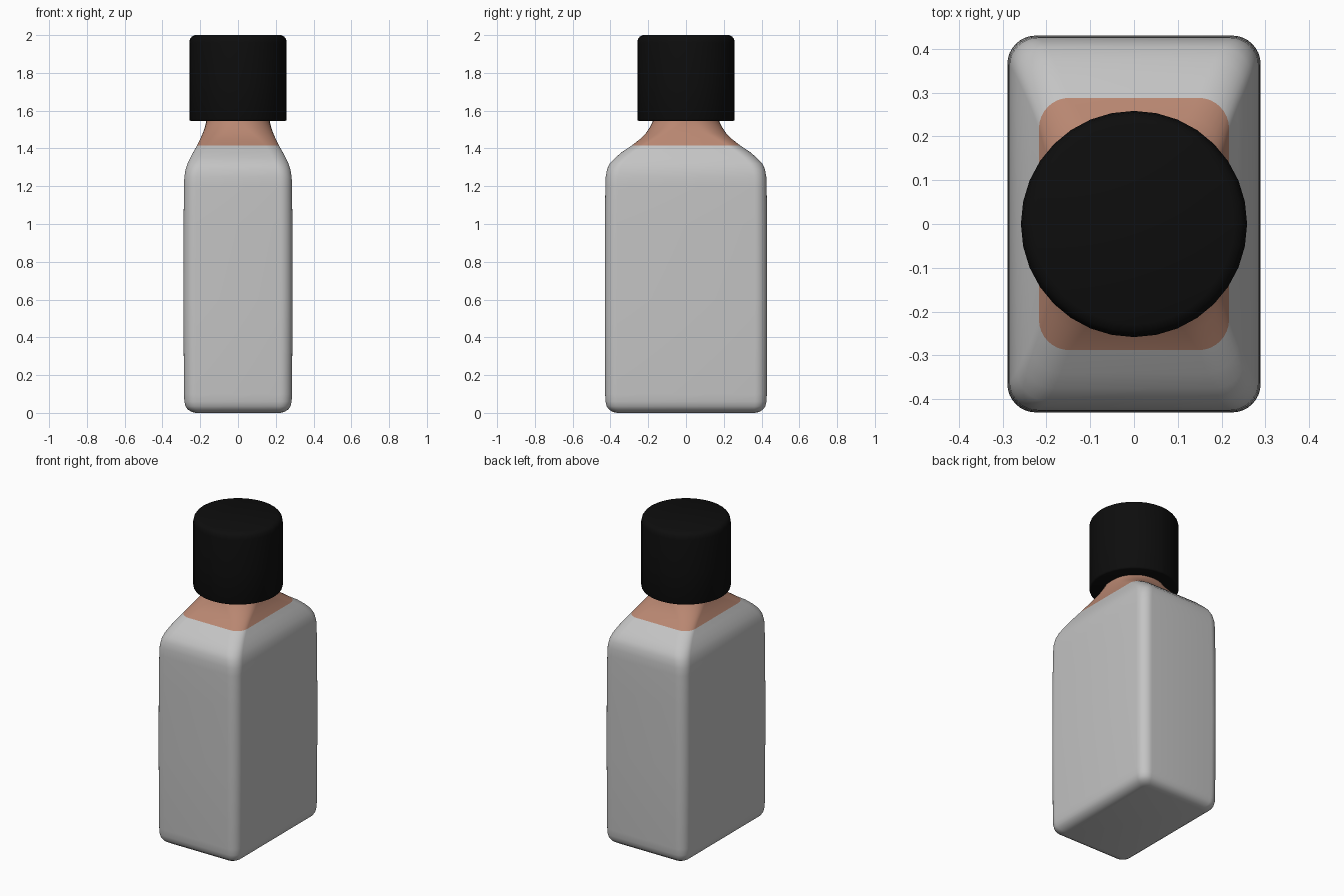
import bpy, bmesh, math

if "Cube" in bpy.data.objects:
    bpy.data.objects.remove(bpy.data.objects["Cube"])

def material(name, rgb):
    m = bpy.data.materials.new(name)
    m.diffuse_color = (*rgb, 1)
    m.use_nodes = True
    m.node_tree.nodes["Principled BSDF"].inputs["Base Color"].default_value = m.diffuse_color
    return m

grey = material("pale grey glass", (0.55, 0.55, 0.55))
tan = material("tan liquid", (0.48, 0.24, 0.165))
black = material("black plastic", (0.004, 0.004, 0.004))

def rounded_rect(hx, hy, r, seg=8):
    pts = []
    for i, (sx, sy) in enumerate([(1, 1), (-1, 1), (-1, -1), (1, -1)]):
        for k in range(seg + 1):
            a = math.pi / 2 * (i + k / seg)
            pts.append((sx * (hx - r) + r * math.cos(a), sy * (hy - r) + r * math.sin(a)))
    return pts

def loft(name, sections, mats, rule, angle):
    bm = bmesh.new()
    rings = [[bm.verts.new((x, y, z)) for x, y in rounded_rect(hx, hy, r)]
             for z, hx, hy, r in sections]
    n = len(rings[0])
    for a, b in zip(rings, rings[1:]):
        for i in range(n):
            j = (i + 1) % n
            bm.faces.new((a[i], a[j], b[j], b[i]))
    bm.faces.new(rings[0][::-1])
    bm.faces.new(rings[-1])
    for f in bm.faces:
        f.material_index = rule(f.calc_center_median().z)
    me = bpy.data.meshes.new(name)
    bm.to_mesh(me)
    bm.free()
    for m in mats:
        me.materials.append(m)
    ob = bpy.data.objects.new(name, me)
    bpy.context.collection.objects.link(ob)
    bpy.ops.object.select_all(action='DESELECT')
    ob.select_set(True)
    bpy.context.view_layer.objects.active = ob
    bpy.ops.object.shade_smooth_by_angle(angle=math.radians(angle))
    return ob

# bottle: rounded box body, sloped shoulder, round neck (z, half x, half y, corner radius)
bottle = [
    (0.0, 0.225, 0.365, 0.03), (0.005, 0.245, 0.388, 0.04), (0.018, 0.266, 0.408, 0.05),
    (0.035, 0.278, 0.42, 0.058), (0.06, 0.284, 0.426, 0.062), (0.1, 0.286, 0.428, 0.064),
    (0.6, 0.289, 0.43, 0.065), (1.0, 0.288, 0.429, 0.065), (1.2, 0.286, 0.427, 0.065),
    (1.25, 0.284, 0.425, 0.065), (1.29, 0.277, 0.418, 0.067), (1.32, 0.267, 0.404, 0.07),
    (1.35, 0.253, 0.375, 0.07), (1.38, 0.237, 0.34, 0.07), (1.415, 0.217, 0.288, 0.07),
    (1.45, 0.2, 0.243, 0.085), (1.48, 0.187, 0.213, 0.11), (1.51, 0.176, 0.193, 0.135),
    (1.54, 0.169, 0.178, 0.16), (1.57, 0.165, 0.168, 0.164), (1.65, 0.165, 0.165, 0.164),
]
loft("bottle", bottle, [grey, tan], lambda z: 1 if z > 1.415 else 0, 50)

# screw cap with softened rims
cap = [(1.545, 0.25), (1.548, 0.255), (1.555, 0.258), (1.75, 0.258), (1.96, 0.258),
       (1.98, 0.254), (1.992, 0.245), (2.0, 0.228)]
loft("cap", [(z, r, r, r - 0.0005) for z, r in cap], [black], lambda z: 0, 50)
